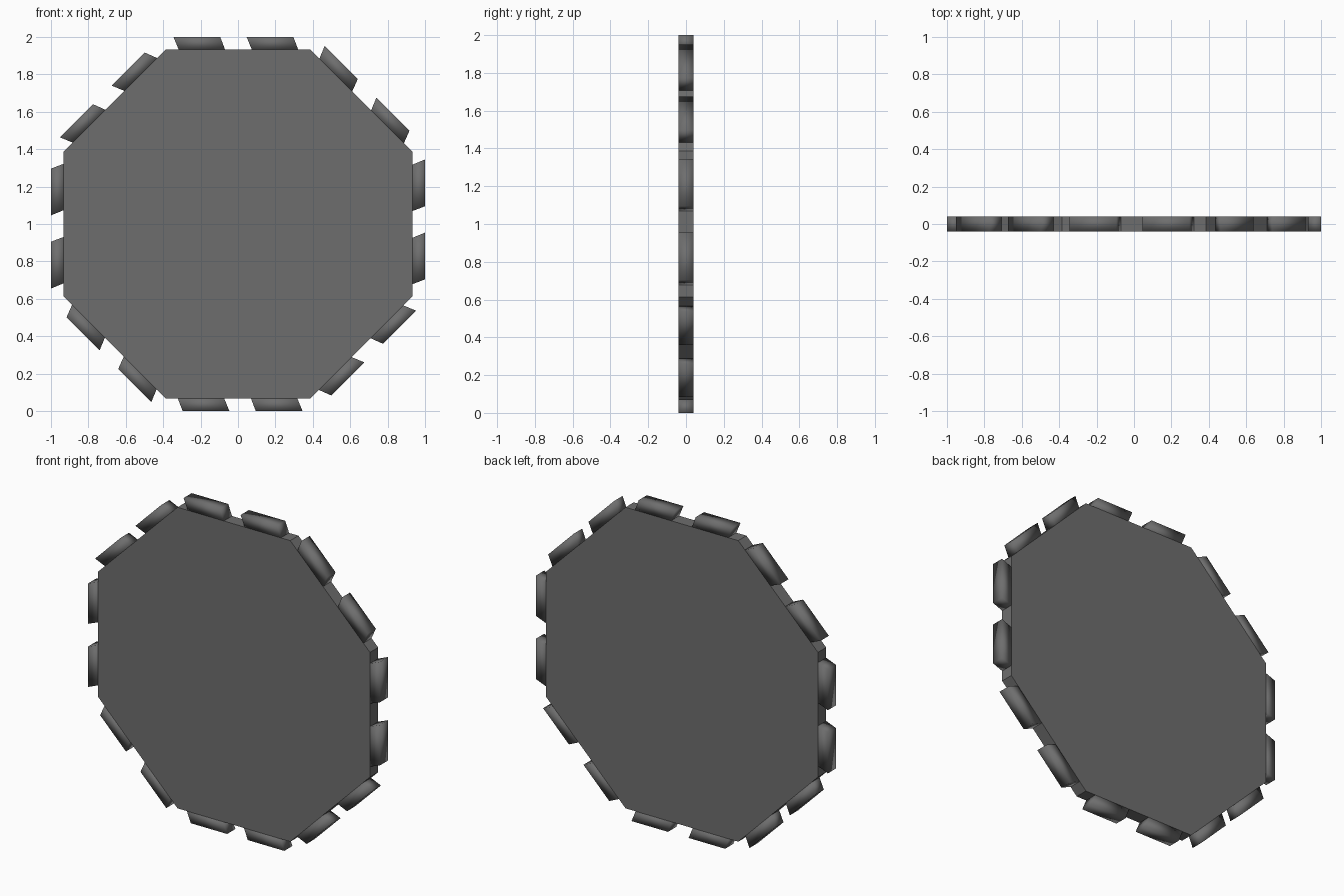
import bpy, bmesh, math
from mathutils import Matrix

if "Cube" in bpy.data.objects:
    bpy.data.objects.remove(bpy.data.objects["Cube"])

APOTHEM, OUTER, HALF, CZ = 0.932, 1.0, 0.04, 1.0

grey = bpy.data.materials.new("dark grey metal")
grey.diffuse_color = (0.155, 0.155, 0.155, 1)
grey.use_nodes = True
grey.node_tree.nodes["Principled BSDF"].inputs["Base Color"].default_value = grey.diffuse_color


def make_object(name, bm, smooth):
    bmesh.ops.recalc_face_normals(bm, faces=bm.faces)
    mesh = bpy.data.meshes.new(name)
    bm.to_mesh(mesh)
    bm.free()
    for p in mesh.polygons:
        p.use_smooth = smooth
    mesh.materials.append(grey)
    obj = bpy.data.objects.new(name, mesh)
    bpy.context.collection.objects.link(obj)
    return obj


def prism(bm, points):
    """Extrude an x/z outline through the blade thickness, return its vertices."""
    front = [bm.verts.new((x, -HALF, z)) for x, z in points]
    back = [bm.verts.new((x, HALF, z)) for x, z in points]
    bm.faces.new(front)
    bm.faces.new(back[::-1])
    n = len(points)
    for i in range(n):
        j = (i + 1) % n
        bm.faces.new((front[i], back[i], back[j], front[j]))
    return front + back


# Octagonal blade plate
bm = bmesh.new()
r = APOTHEM / math.cos(math.pi / 8)
angles = [math.pi / 8 + k * math.pi / 4 for k in range(8)]
prism(bm, [(r * math.cos(a), CZ + r * math.sin(a)) for a in angles])
make_object("blade_plate", bm, False)

# Two raked teeth on each of the eight sides
bm = bmesh.new()
for k in range(8):
    rot = Matrix.Rotation(k * math.pi / 4, 4, 'Y')
    for start in (-0.345, 0.046):
        verts = prism(bm, [(start + 0.028, APOTHEM), (start + 0.276, APOTHEM),
                           (start + 0.25, OUTER), (start, OUTER)])
        bmesh.ops.transform(bm, matrix=Matrix.Translation((0, 0, CZ)) @ rot, verts=verts)
make_object("blade_teeth", bm, True)
